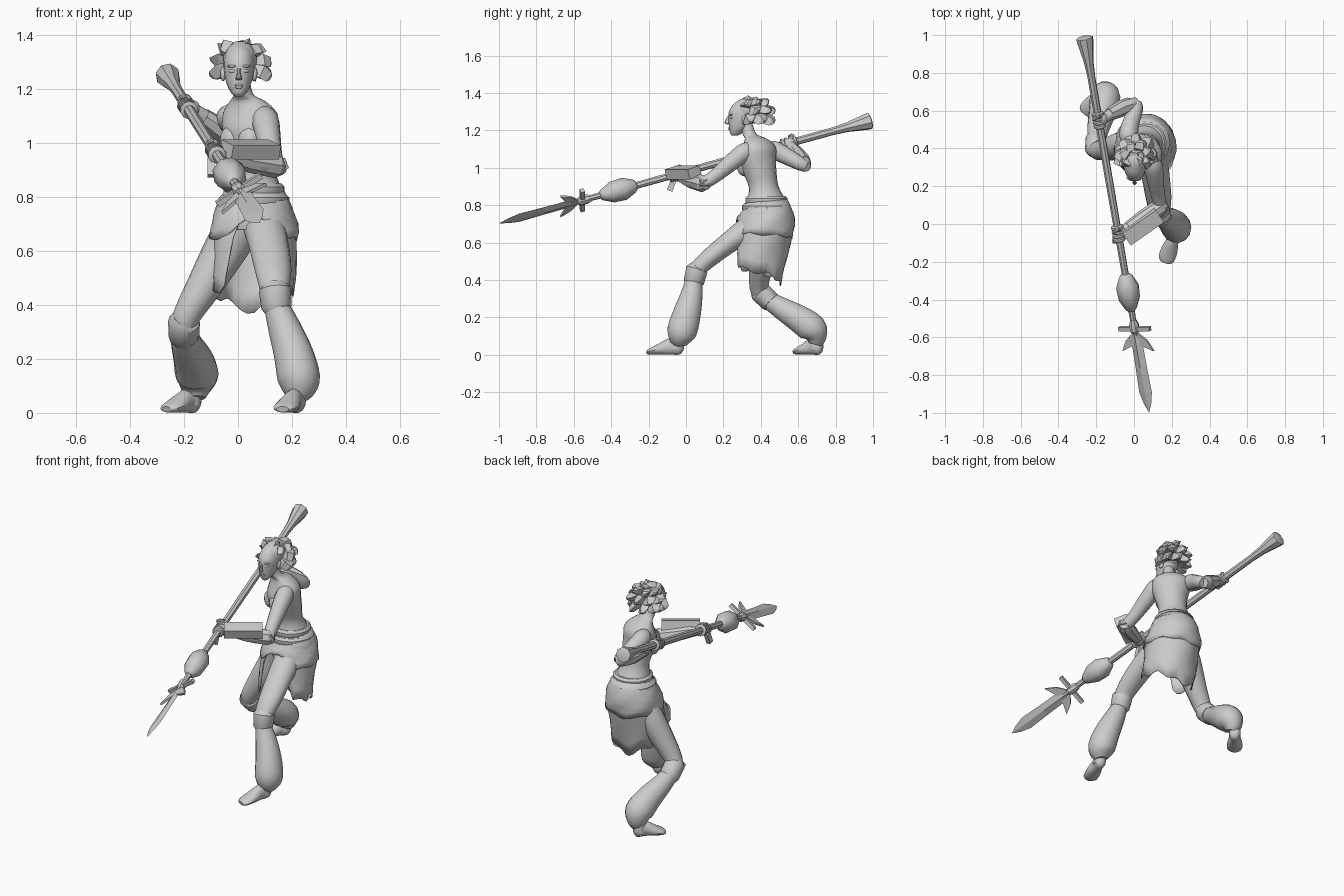
import bpy, bmesh, math, random
from mathutils import Vector as V, Matrix

if "Cube" in bpy.data.objects:
    bpy.data.objects.remove(bpy.data.objects["Cube"], do_unlink=True)

clay = bpy.data.materials.new("plain_grey")
clay.use_nodes = True
GREY = (0.6, 0.6, 0.6, 1)
clay.diffuse_color = GREY
clay.node_tree.nodes["Principled BSDF"].inputs["Base Color"].default_value = GREY
UP, X = V((0, 0, 1)), V((1, 0, 0))


def finish(name, bm, angle=40):
    bmesh.ops.recalc_face_normals(bm, faces=bm.faces)
    mesh = bpy.data.meshes.new(name)
    bm.to_mesh(mesh)
    bm.free()
    mesh.materials.append(clay)
    ob = bpy.data.objects.new(name, mesh)
    bpy.context.collection.objects.link(ob)
    if angle:
        bpy.ops.object.select_all(action="DESELECT")
        ob.select_set(True)
        bpy.context.view_layer.objects.active = ob
        bpy.ops.object.shade_smooth_by_angle(angle=math.radians(angle))
    return ob


def spline(rows, steps):
    """Smoothly interpolate rows of numbers."""
    out = []
    for i in range(len(rows) - 1):
        p = [V(rows[min(max(i + k, 0), len(rows) - 1)]) for k in (-1, 0, 1, 2)]
        for s in range(steps):
            t = s / steps
            out.append(p[1] + (p[2] - p[0]) * t / 2
                       + (p[0] * 2 - p[1] * 5 + p[2] * 4 - p[3]) * t * t / 2
                       + (p[1] * 3 - p[0] - p[2] * 3 + p[3]) * t ** 3 / 2)
    return out + [V(rows[-1])]


def loft(name, rows, hint=X, sides=14, axis=None, steps=3, angle=40):
    """Rows are x, y, z, half width along hint, half depth."""
    rows = spline([tuple(r) if len(r) == 5 else (*r, r[3]) for r in rows], steps)
    pts = [V(r[:3]) for r in rows]
    bm, rings = bmesh.new(), []
    for i, (p, r) in enumerate(zip(pts, rows)):
        t = axis or (pts[min(i + 1, len(pts) - 1)] - pts[max(i - 1, 0)]).normalized()
        a = (hint - t * hint.dot(t)).normalized()
        b = t.cross(a)
        turns = [math.tau * k / sides for k in range(sides)]
        rings.append([bm.verts.new(p + a * max(r[3], .001) * math.cos(u)
                                   + b * max(r[4], .001) * math.sin(u)) for u in turns])
    for lo, hi in zip(rings, rings[1:]):
        for k in range(sides):
            j = (k + 1) % sides
            bm.faces.new((lo[k], lo[j], hi[j], hi[k]))
    bm.faces.new(rings[0])
    bm.faces.new(rings[-1])
    return finish(name, bm, angle)


def ball(name, at, size, turn=0):
    bm = bmesh.new()
    m = Matrix.Translation(at) @ Matrix.Rotation(turn, 4, "Z") @ Matrix.Diagonal((*size, 1))
    bmesh.ops.create_uvsphere(bm, u_segments=14, v_segments=10, radius=1, matrix=m)
    return finish(name, bm)


def block(name, at, size, along=X, up=UP):
    a = along.normalized()
    b = up.cross(a).normalized()
    frame = Matrix((a, b, a.cross(b))).transposed().to_4x4()
    bm = bmesh.new()
    m = Matrix.Translation(at) @ frame @ Matrix.Diagonal((*size, 1))
    bmesh.ops.create_cube(bm, size=1, matrix=m)
    return finish(name, bm, 0)


# Torso and neck
twist = Matrix.Rotation(-.6, 3, "Z") @ X
loft("torso", [(.08, .42, .68, .12, .12), (.07, .43, .76, .135, .125), (.06, .43, .83, .105, .1),
               (.055, .415, .9, .083, .078), (.05, .393, .98, .092, .09), (.045, .383, 1.05, .108, .093),
               (.045, .39, 1.11, .11, .08), (.035, .375, 1.155, .07, .055),
               (.02, .34, 1.18, .036, .038), (.01, .32, 1.24, .032, .035)],
     twist, 20, UP)
chest_front = Matrix.Rotation(-.6, 3, "Z") @ V((0, -1, 0))
for side, s in (("left", 1), ("right", -1)):
    ball(side + "_chest", V((.045, .388, 1.01)) + chest_front * .062 + twist * s * .04,
         (.045, .042, .056), -.6)

# Waist sash
for name, z, r in (("sash_upper", .825, .113), ("sash_lower", .785, .13)):
    loft(name, [(.06, .43, z - .025, r - .01), (.06, .43, z - .01, r), (.06, .43, z + .012, r),
                (.06, .43, z + .025, r - .012)], twist, 20, UP, 1)


def skirt(name, drop, flare, front, points):
    """A wrapped cloth, short at the front and long at the back."""
    n, rows, bm, grid = 36, 7, bmesh.new(), []
    for k in range(n):
        u = math.tau * k / n
        far = min(k, n - k) / (n / 2)
        ramp = min(max((far - front) / .2, 0), 1)
        hem = .72 - drop * (ramp * ramp * (3 - 2 * ramp) + .4 * far ** 2)
        hem += points * ramp * math.sin(7 * u)
        col = []
        for j in range(rows):
            t = j / (rows - 1)
            z = .83 + (hem - .83) * t
            d = .83 - z
            r = .108 + flare * math.sin(min(d / .17, 1) * math.pi / 2) - .03 * max(d - .17, 0)
            r += .006 * math.sin(5 * u + 9 * t) * t
            col.append(bm.verts.new((.06 + r * math.sin(u), .435 - .19 * max(d - .06, 0)
                                     - r * math.cos(u), z)))
        grid.append(col)
    for k in range(n):
        a, b = grid[k], grid[(k + 1) % n]
        for j in range(rows - 1):
            bm.faces.new((a[j], b[j], b[j + 1], a[j + 1]))
    ob = finish(name, bm, 30)
    ob.modifiers.new("cloth", "SOLIDIFY").thickness = .006


skirt("long_skirt", .25, .05, .1, .014)
skirt("short_overskirt", .07, .056, .05, .006)

# Legs: thighs, knee bands, baggy shins and feet
loft("left_thigh", [(.095, .38, .7, .08), (.115, .25, .615, .074, .06), (.13, .14, .53, .068, .052),
                    (.135, .07, .465, .056, .047), (.14, .045, .4, .046)])
loft("left_knee_band", [(.135, .065, .465, .048), (.137, .058, .455, .06), (.142, .042, .39, .056),
                        (.145, .04, .375, .045)], steps=1)
loft("left_baggy_shin", [(.14, .042, .4, .045), (.17, .03, .32, .06), (.205, .005, .22, .073, .076),
                         (.225, -.02, .13, .079, .082), (.225, -.03, .08, .062), (.222, -.03, .05, .035)])
loft("right_thigh", [(.01, .42, .7, .085), (-.05, .42, .6, .08, .076), (-.125, .4, .47, .066, .064),
                     (-.19, .39, .36, .051), (-.2, .41, .31, .048)])
loft("right_knee_band", [(-.195, .385, .35, .046), (-.2, .395, .338, .059),
                         (-.2, .45, .285, .057), (-.195, .46, .275, .05)], steps=1)
loft("right_baggy_shin", [(-.2, .42, .305, .045), (-.19, .5, .255, .058), (-.165, .6, .195, .074),
                          (-.152, .675, .14, .08), (-.155, .695, .09, .058), (-.155, .69, .055, .035)])
for side, heel, toe in (("left", V((.228, -.015, 0)), V((.165, -.205, 0))),
                        ("right", V((-.15, .725, 0)), V((-.265, .585, 0)))):
    shape = [(0, .045, .015, .02), (.1, .045, .032, .044), (.35, .045, .032, .045),
             (.65, .03, .044, .03), (.9, .018, .042, .018), (1, .013, .024, .011)]
    loft(side + "_foot", [(*(heel.lerp(toe, t) + UP * z), w, h) for t, z, w, h in shape],
         UP.cross(toe - heel))
    ankle = heel.lerp(toe, .2)
    loft(side + "_ankle", [(*ankle + UP * .03, .034), (*ankle + UP * .1, .032)])

# Arms
loft("left_upper_arm", [(.085, .355, 1.1, .035), (.1, .315, 1.085, .05), (.11, .25, 1.035, .047),
                        (.125, .16, .96, .038), (.14, .095, .915, .034)])
loft("left_forearm", [(.145, .1, .915, .034), (.09, .055, .922, .04), (0, 0, .94, .032),
                      (-.07, -.04, .96, .024)], UP)
loft("left_bracer", [(.165, .11, .91, .03), (.14, .09, .915, .046), (.04, .025, .932, .042),
                     (-.03, -.02, .95, .033)], UP, 8, steps=1, angle=20)
block("forearm_box", (.045, -.015, .975), (.215, .08, .055), V((.2, .14, 0)), V((.16, -.23, 1)))
block("elbow_guard", (.15, .09, .915), (.05, .05, .04), V((.2, .1, .1)))
loft("right_upper_arm", [(-.015, .43, 1.1, .035), (-.03, .47, 1.095, .05), (-.015, .54, 1.06, .045),
                         (.01, .605, 1.025, .038), (.012, .64, 1.005, .03)])
loft("right_forearm", [(.015, .64, 1.005, .03), (-.03, .625, 1.03, .04), (-.1, .595, 1.075, .034),
                       (-.165, .555, 1.125, .024)], UP)
loft("right_bracer", [(-.02, .63, 1.025, .042), (-.06, .615, 1.045, .045), (-.13, .58, 1.095, .035)],
     UP, 8, steps=1, angle=20)

# Spear: everything is placed by its y position along one axis
pole = V((-.172, 1, .276)).normalized()
flat = V((.84, 0, .55))


def at(y):
    return V((-.092 - .172 * y, y, .979 + .276 * y))


def turned(name, shape, hint=flat, sides=8, angle=30):
    return loft(name, [(*at(r[0]), *r[1:]) for r in shape], hint, sides, pole, 1, angle)


turned("spear_shaft", [(-.62, .012), (-.45, .018), (.3, .021), (.78, .021),
                       (.86, .026), (.97, .045), (.985, .045), (.99, .03)])
turned("spear_bulb", [(-.46, .02), (-.45, .03), (-.395, .058), (-.33, .062),
                      (-.275, .035), (-.265, .024)], angle=50)
turned("spear_collar", [(-.58, .016), (-.565, .026), (-.53, .026), (-.51, .018)])
block("spear_crossguard", at(-.555), (.195, .022, .022), flat, pole)
turned("spear_blade", [(-.58, .012, .012), (-.63, .034, .012), (-.76, .036, .011), (-.89, .04, .008),
                       (-.95, .024, .005), (-.995, .002, .002)], sides=4, angle=0)
for side, s in (("left", 1), ("right", -1)):
    bm = bmesh.new()
    edge = [(-.565, 0), (-.615, .065), (-.672, .098), (-.645, .03), (-.64, 0)]
    bm.faces.new([bm.verts.new(at(y) + flat * w * s) for y, w in edge])
    barb = finish(side + "_spear_barb", bm, 0).modifiers.new("plate", "SOLIDIFY")
    barb.thickness, barb.offset = .012, 0

# Hands gripping the shaft
for side, y, wrist in (("left", -.05, V((-.06, -.035, .955))), ("right", .55, V((-.155, .56, 1.12)))):
    palm = at(y).lerp(wrist, .55)
    ball(side + "_palm", palm, (.03, .036, .034))
    for k in range(4):
        grip = at(y + .021 * (k - 1.5))
        loft(f"{side}_finger_{k + 1}", [(*grip - pole * .011, .025), (*grip - pole * .006, .034),
                                        (*grip + pole * .006, .034), (*grip + pole * .011, .025)],
             UP, 10, pole, 1)
    loft(side + "_thumb", [(*palm, .014), (*at(y) + UP * .035 + pole * .02, .012),
                           (*at(y) + UP * .035 - X * .03, .007)], sides=8)
block("grip_tab", (-.1, -.075, .91), (.026, .03, .07), X, V((0, .4, 1)))

# Head and face
loft("head", [(.003, .262, 1.172, .014, .016), (.003, .268, 1.185, .028, .033),
              (.003, .283, 1.215, .044, .053), (.004, .3, 1.255, .054, .073),
              (.005, .312, 1.3, .058, .084), (.006, .325, 1.345, .047, .068),
              (.007, .33, 1.37, .018, .03)], X, 18, UP)
loft("nose", [(.003, .227, 1.275, .006, .006), (.003, .219, 1.25, .008, .011),
              (.003, .219, 1.238, .012, .011), (.003, .226, 1.232, .008, .005)], X, 8, UP, 2)
for name, z in (("upper_lip", 1.214), ("lower_lip", 1.206)):
    ball(name, (.003, .234, z), (.016, .007, .005))
for side, s in (("left", 1), ("right", -1)):
    ball(side + "_eye", (.003 + s * .024, .239, 1.266), (.015, .007, .007), s * .4)
    ball(side + "_brow", (.003 + s * .024, .238, 1.284), (.021, .008, .005), s * .4)
    ball(side + "_ear", (.003 + s * .058, .315, 1.255), (.011, .017, .027))

# Hair: broad chunky locks fanning out from the crown
random.seed(4)
ball("hair_cap", (.008, .338, 1.312), (.064, .082, .066))
crown = V((.012, .35, 1.29))
for ring, (tilt, count, length) in enumerate(((14, 3, .094), (46, 8, .1), (76, 9, .103), (106, 9, .1))):
    for k in range(count):
        u = math.tau * (k + .5 * (ring % 2)) / count
        lat = math.radians(tilt)
        d = V((math.sin(lat) * math.sin(u), math.sin(lat) * math.cos(u), math.cos(lat)))
        if ring > 1 and d.y < -.2:
            continue
        size = length * random.uniform(.88, 1.08) * (1 + min(d.y + .2, 0) * .12)
        droop = V((0, .012, -.012))
        side_way = d.cross(UP).normalized()
        loft(f"hair_lock_{ring}_{k}",
             [(*crown + d * .04, .026, .02), (*crown + d * size * .78, .042, .027),
              (*crown + d * size + droop, .034, .02), (*crown + d * size * 1.08 + droop * 1.4, .016, .008)],
             side_way + d.cross(side_way) * random.uniform(.4, 1.1), 4, None, 1, 0)
